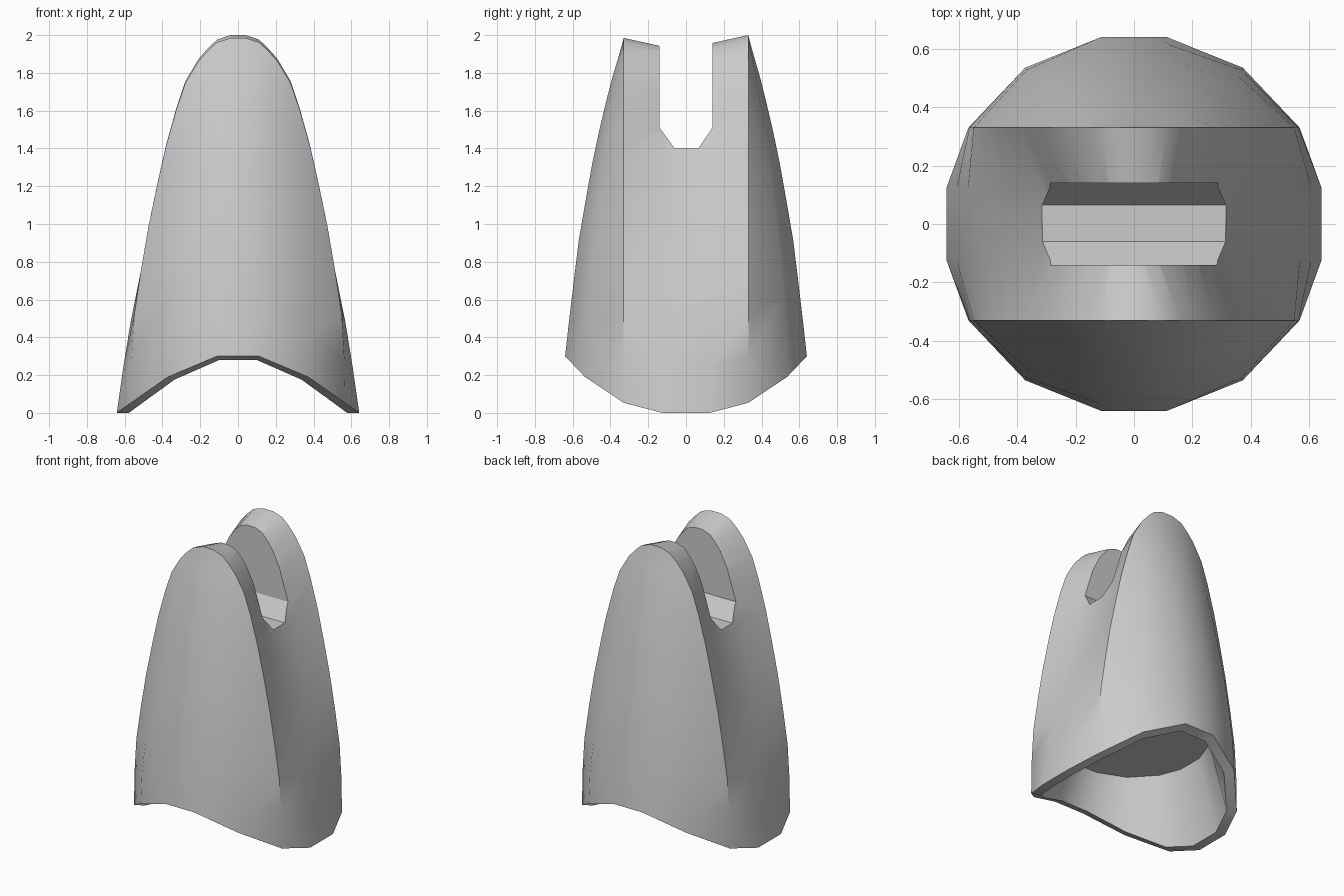
import bpy, bmesh, math

if "Cube" in bpy.data.objects:
    bpy.data.objects.remove(bpy.data.objects["Cube"])

SIDE_Y = 0.33      # half depth of the flat sides
SLOT_Y = 0.14      # half width of the top slot
# height, half width at the corner, half depth at the centre
PROFILE = [(0, .568, .64), (.3, .563, .64), (.48, .555, .62), (.9, .492, .57),
           (1.28, .413, .505), (1.52, .357, .455), (1.75, .282, .40),
           (1.87, .212, .365), (1.93, .16, .348), (1.975, .115, .336), (2.0, .04, .33)]
ROWS = [0, .12, .24, .36, .48, .6, .7, .8, .875, .935, .965, .988, 1]
FRONT_U = (-1, -.66, -.2, .2, .66, 1)


def profile(z):
    for (z0, c0, d0), (z1, c1, d1) in zip(PROFILE, PROFILE[1:]):
        if z <= z1:
            f = (z - z0) / (z1 - z0)
            return c0 + (c1 - c0) * f, d0 + (d1 - d0) * f
    return PROFILE[-1][1:]


def saddle(y):
    return max(0, .305 * min(1, abs(y) / .64) ** 2.5 - .005)


def arc(u):
    return max(0, math.sqrt(.41 - (.555 * u) ** 2) - .3194)


def body_ring(t):
    half = []
    # curved front, left corner to right corner
    for u in FRONT_U:
        g = arc(u) / arc(.2)
        z = saddle(SIDE_Y + .31 * g) * (1 - t) + 2 * t
        c, d = profile(z)
        half.append((c * u, -(SIDE_Y + (d - SIDE_Y) * g), z))
    # right side, bulging at the base and pinched toward the top
    for y in (-.125, .125):
        z = saddle(y) * (1 - t) + 2 * t
        c, d = profile(z)
        f = max(.76, 1.13 - .22 * z)
        half.append((c * f, y, z - .045 * t ** 6))
    ring = half + [(-x, -y, z) for x, y, z in half]
    # the front prong is slightly shorter than the back one
    return [(x, y, z - (.015 * t ** 4 if y < 0 else 0)) for x, y, z in ring]


def make_object(name, rings, caps):
    bm = bmesh.new()
    vs = [[bm.verts.new(p) for p in ring] for ring in rings]
    n = len(vs[0])
    for a, b in zip(vs, vs[1:]):
        for i in range(n):
            j = (i + 1) % n
            bm.faces.new((a[i], a[j], b[j], b[i]))
    for row, idx in caps:
        bm.faces.new([vs[row][i] for i in idx])
    bmesh.ops.recalc_face_normals(bm, faces=bm.faces)
    me = bpy.data.meshes.new(name)
    bm.to_mesh(me)
    bm.free()
    ob = bpy.data.objects.new(name, me)
    bpy.context.collection.objects.link(ob)
    return ob


# hollow underside: flat ceiling, then the inner edge of the rim
base = body_ring(0)
rim = [(x * .9, y * .9, z * .93) for x, y, z in base]
ceiling = []
for x, y, z in base:
    r = math.hypot(x, y)
    ceiling.append((x / r * .47, y / r * .47, .505))
rings = [ceiling, rim] + [body_ring(t) for t in ROWS]

# narrow crest closed across its width
N = len(base)
caps = [(0, range(N)), (-1, range(0, 6)), (-1, range(8, 14))]
right, left = [5, 6, 7, 8], [0, 15, 14, 13]
for i in range(3):
    caps.append((-1, (right[i], right[i + 1], left[i + 1], left[i])))
body = make_object("slotted_shell", rings, caps)

# top slot cutter with chamfered floor
section = [(-SLOT_Y, 2.3), (-SLOT_Y, 1.51), (-.06, 1.4),
           (.065, 1.4), (SLOT_Y, 1.51), (SLOT_Y, 2.3)]
slot = make_object("slot_cutter", [[(x, y, z) for y, z in section] for x in (-1, 1)],
                   [(0, range(6)), (1, range(6))])
slot.hide_render = True
m = body.modifiers.new("slot", 'BOOLEAN')
m.operation = 'DIFFERENCE'
m.solver = 'EXACT'
m.object = slot

bpy.context.view_layer.objects.active = body
body.select_set(True)
bpy.ops.object.modifier_apply(modifier=m.name)
bpy.data.objects.remove(slot)

mat = bpy.data.materials.new("plain_grey")
mat.diffuse_color = (.6, .6, .6, 1)
mat.use_nodes = True
mat.node_tree.nodes["Principled BSDF"].inputs["Base Color"].default_value = mat.diffuse_color
body.data.materials.clear()
body.data.materials.append(mat)
bpy.ops.object.shade_smooth_by_angle(angle=math.radians(30))
